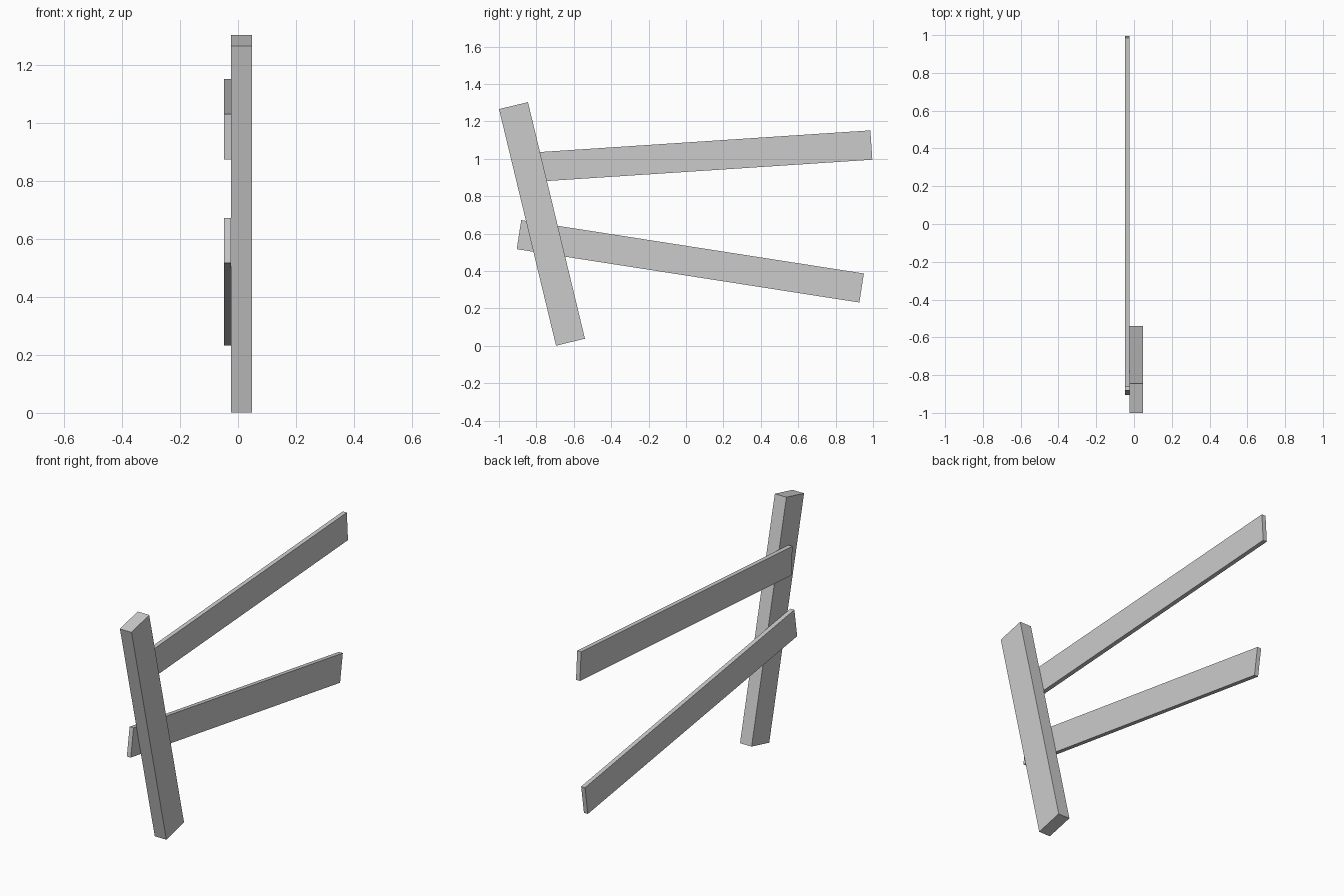
import bpy
from math import radians

cube = bpy.data.objects.get("Cube")
if cube:
    bpy.data.objects.remove(cube, do_unlink=True)

# Single plain grey material
GREY = (0.6, 0.6, 0.6, 1.0)
grey = bpy.data.materials.new("plain_grey")
grey.use_nodes = True
grey.diffuse_color = GREY
bsdf = next(n for n in grey.node_tree.nodes if n.type == 'BSDF_PRINCIPLED')
bsdf.inputs["Base Color"].default_value = GREY


def beam(name, center, size, tilt):
    """Flat-sided timber, tilted about the x axis by a number of degrees."""
    bpy.ops.mesh.primitive_cube_add(size=1)
    ob = bpy.context.object
    ob.name = name
    ob.scale = size
    bpy.ops.object.transform_apply(location=False, rotation=False, scale=True)
    ob.location = center
    ob.rotation_euler.x = radians(tilt)
    ob.data.materials.append(grey)
    return ob


POST_THICK, RAIL_THICK = 0.071, 0.024
HALF = (POST_THICK + RAIL_THICK) / 2
post_x = HALF - POST_THICK / 2
rail_x = -HALF + RAIL_THICK / 2

# Leaning post
beam("post", (post_x, -0.77, 0.652), (POST_THICK, 0.159, 1.301), 13.55)

# Two loose rails fixed to the side of the post
RAIL = (RAIL_THICK, 1.854, 0.157)
beam("upper_rail", (rail_x, 0.066, 1.013), RAIL, 3.75)
beam("lower_rail", (rail_x, 0.023, 0.452), RAIL, -8.85)
